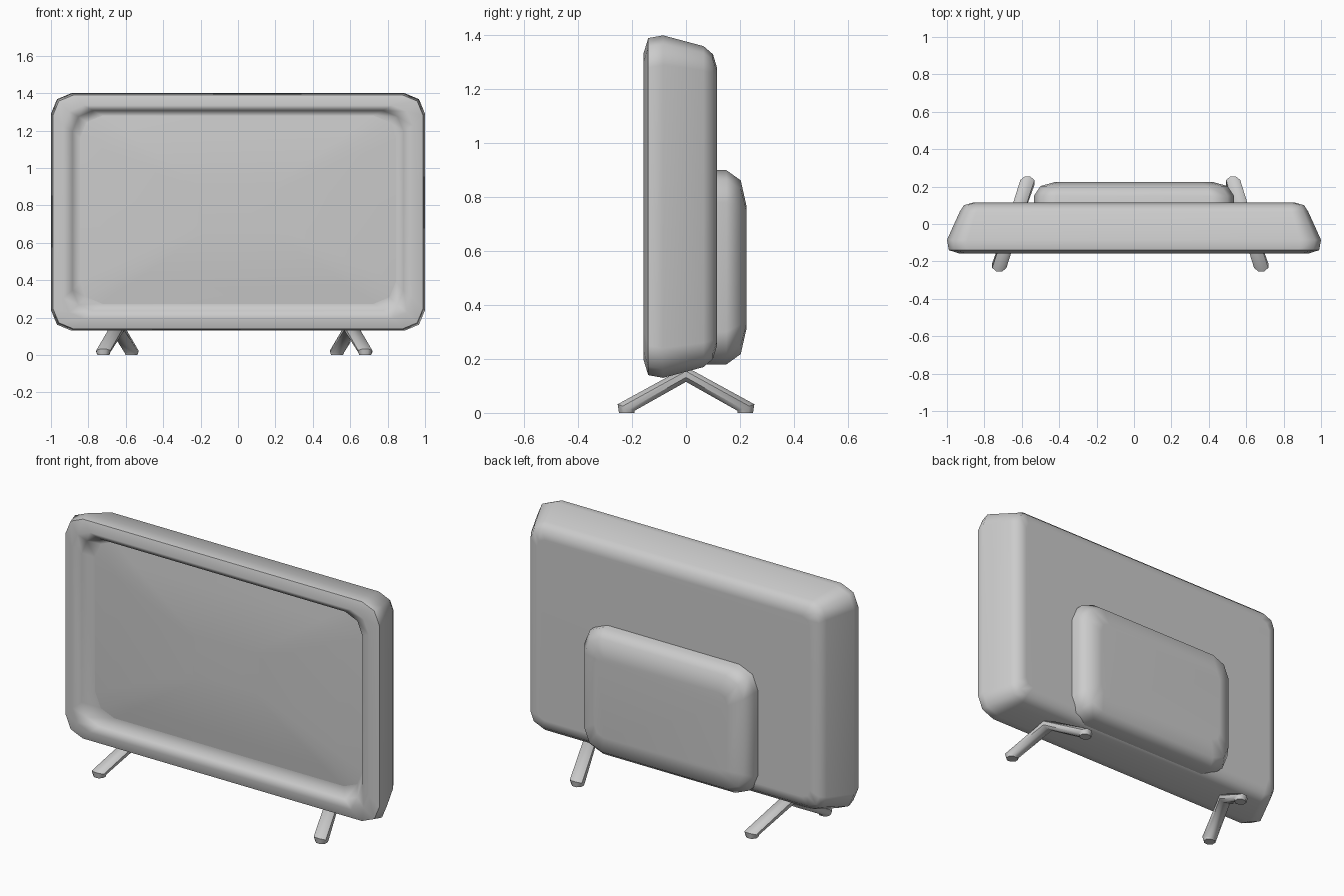
import bpy, bmesh, math
from mathutils import Vector

if "Cube" in bpy.data.objects:
    bpy.data.objects.remove(bpy.data.objects["Cube"])


def loft(name, loops, angle=60, weighted=False):
    """Skin a list of equal-length point loops and cap both ends."""
    bm = bmesh.new()
    rings = [[bm.verts.new(p) for p in loop] for loop in loops]
    n = len(rings[0])
    for a, b in zip(rings, rings[1:]):
        for i in range(n):
            j = (i + 1) % n
            bm.faces.new((a[i], a[j], b[j], b[i]))
    bm.faces.new(rings[0])
    bm.faces.new(rings[-1])
    bmesh.ops.recalc_face_normals(bm, faces=bm.faces)
    mesh = bpy.data.meshes.new(name)
    bm.to_mesh(mesh)
    bm.free()
    ob = bpy.data.objects.new(name, mesh)
    bpy.context.collection.objects.link(ob)
    bpy.ops.object.select_all(action='DESELECT')
    ob.select_set(True)
    bpy.context.view_layer.objects.active = ob
    bpy.ops.object.shade_smooth_by_angle(angle=math.radians(angle))
    if weighted:
        ob.modifiers.new("flat_panels", 'WEIGHTED_NORMAL').keep_sharp = True
    return ob


def rounded(y, hx, hz, r, cz):
    """Rounded rectangle facing y, two segments per corner."""
    pts = []
    for k, (sx, sz) in enumerate([(1, 1), (-1, 1), (-1, -1), (1, -1)]):
        for s in range(3):
            a = math.radians(90 * k + 45 * s)
            pts.append((sx * (hx - r) + r * math.cos(a), y,
                        cz + sz * (hz - r) + r * math.sin(a)))
    return pts


# Cabinet: tapered back, rolled front frame, recessed opening
C = 0.765
cabinet = [(0.115, 0.86, 0.515, 0.05, C), (0.10, 0.91, 0.565, 0.07, C),
           (0.065, 0.932, 0.595, 0.09, C), (-0.085, 1.0, 0.635, 0.11, C),
           (-0.14, 0.99, 0.625, 0.11, C), (-0.157, 0.935, 0.57, 0.11, C),
           (-0.143, 0.885, 0.535, 0.11, 0.772), (-0.08, 0.845, 0.503, 0.12, 0.777)]
loft("cabinet", [rounded(*p) for p in cabinet], weighted=True)

# Screen: gently bulging panel
screen = [(0.0, 1.0), (-0.08, 1.0), (-0.093, 0.82), (-0.107, 0.5), (-0.11, 0.25)]
loft("screen", [rounded(y, 0.845 * t, 0.503 * t, 0.12 * t, 0.777)
                for y, t in screen])

# Rear housing
rear = [(0.05, 0.535, 0.36, 0.12, 0.54), (0.15, 0.535, 0.36, 0.12, 0.54),
        (0.203, 0.50, 0.322, 0.11, 0.54), (0.225, 0.42, 0.225, 0.06, 0.54)]
loft("rear_housing", [rounded(*p) for p in rear], weighted=True)


# Legs: bent bars with flat-cut feet
def section(center, u, v):
    c, u, v = Vector(center), Vector(u), Vector(v)
    return [c + u * math.cos(a) + v * math.sin(a)
            for a in (math.radians(22.5 + 45 * i) for i in range(8))]


def leg(name, cx, side):
    dx = 0.075 * side
    loops = []
    for s in (-1, 1):
        x = cx - s * dx
        foot = [section((x, s * 0.22, 0), (0.034, 0, 0), (0, s * 0.031, 0)),
                section((x, s * 0.222, 0.02), (0.041, 0, 0), (0, s * 0.034, 0.013))]
        if s < 0:
            loops += foot + [section((cx, 0, 0.143), (0.04, 0, 0), (0, 0, 0.03))]
        else:
            loops += foot[::-1]
    loft(name, loops, angle=50)


leg("left_leg", -0.645, -1)
leg("right_leg", 0.605, 1)
